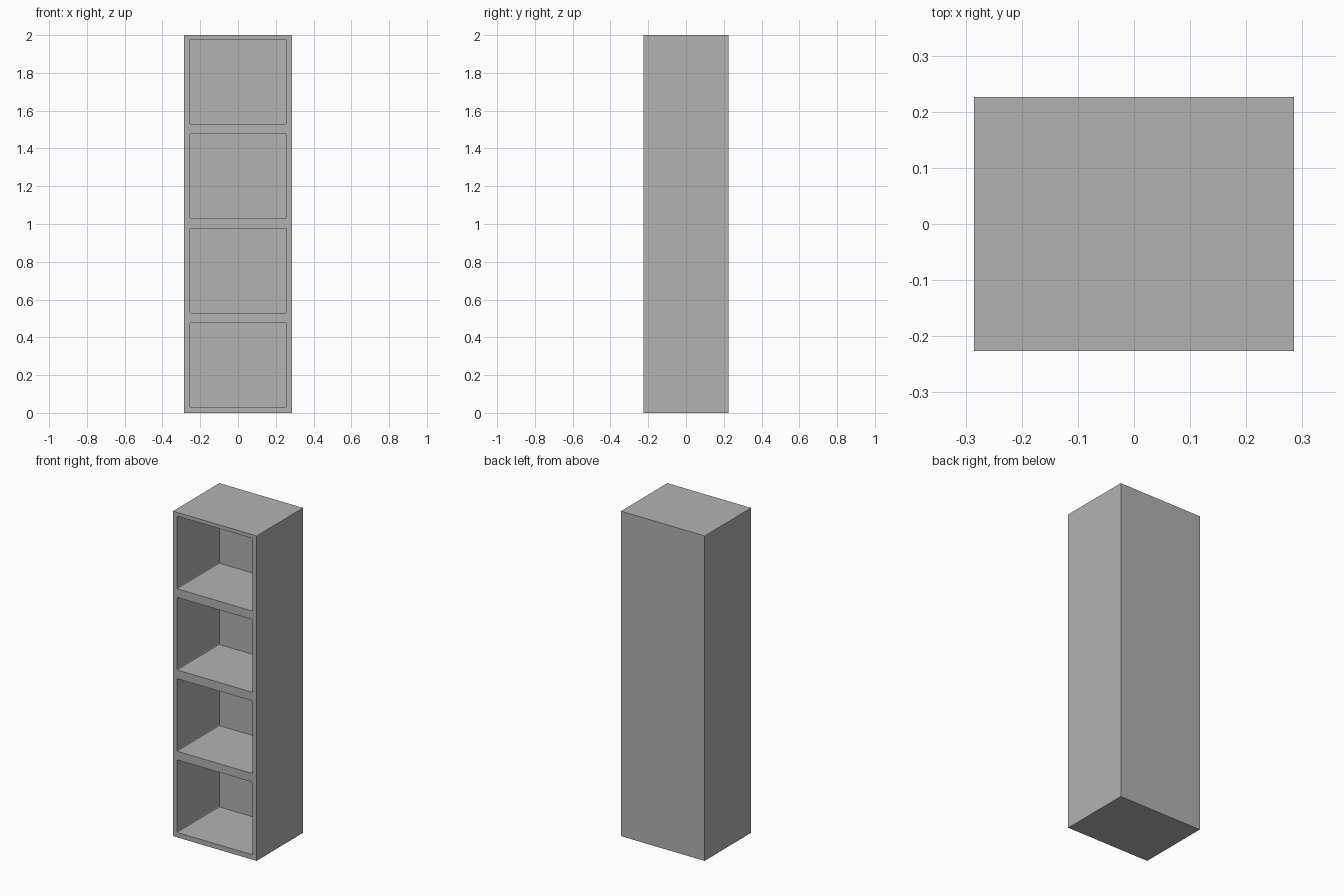
import bpy
import bmesh
from mathutils import Matrix

cube = bpy.data.objects.get("Cube")
if cube:
    bpy.data.objects.remove(cube, do_unlink=True)

WIDTH, DEPTH, HEIGHT = 0.57, 0.452, 2.0
SIDE, BACK = 0.028, 0.04
BAYS, PITCH = 4, 0.5
FLOOR, OPENING = 0.03, 0.447
RADIUS = 0.007

grey = bpy.data.materials.new("matt grey")
grey.use_nodes = True
colour = (0.448, 0.448, 0.448, 1)
grey.diffuse_color = colour
grey.node_tree.nodes["Principled BSDF"].inputs["Base Color"].default_value = colour


def add_box(name, low, high, radius=0):
    """Box between two corners, optionally rounding the edges that run along y."""
    bm = bmesh.new()
    size = [b - a for a, b in zip(low, high)]
    centre = [(a + b) / 2 for a, b in zip(low, high)]
    bmesh.ops.create_cube(bm, size=1, matrix=Matrix.Translation(centre) @ Matrix.Diagonal((*size, 1)))
    if radius:
        along_y = [e for e in bm.edges if abs(e.verts[0].co.y - e.verts[1].co.y) > 0.1]
        bmesh.ops.bevel(bm, geom=along_y, offset=radius, segments=2, profile=0.5, affect='EDGES')
    mesh = bpy.data.meshes.new(name)
    bm.to_mesh(mesh)
    bm.free()
    obj = bpy.data.objects.new(name, mesh)
    bpy.context.collection.objects.link(obj)
    mesh.materials.append(grey)
    return obj


# Tall cabinet body
cabinet = add_box("shelf_cabinet", (-WIDTH / 2, -DEPTH / 2, 0), (WIDTH / 2, DEPTH / 2, HEIGHT))

# Open compartments cut into the front
inner = WIDTH / 2 - SIDE
for i in range(BAYS):
    base = FLOOR + i * PITCH
    cutter = add_box(f"compartment_cutter_{i + 1}", (-inner, -DEPTH, base),
                     (inner, DEPTH / 2 - BACK, base + OPENING), RADIUS)
    cutter.hide_render = True
    cutter.hide_viewport = True
    cutter.display_type = 'WIRE'
    cut = cabinet.modifiers.new(f"compartment_{i + 1}", 'BOOLEAN')
    cut.operation = 'DIFFERENCE'
    cut.solver = 'EXACT'
    cut.object = cutter

# Bake the cuts and drop the cutters
bpy.context.view_layer.update()
graph = bpy.context.evaluated_depsgraph_get()
finished = bpy.data.meshes.new_from_object(cabinet.evaluated_get(graph))
cutters = [m.object for m in cabinet.modifiers]
cabinet.modifiers.clear()
cabinet.data = finished
for cutter in cutters:
    bpy.data.objects.remove(cutter, do_unlink=True)
